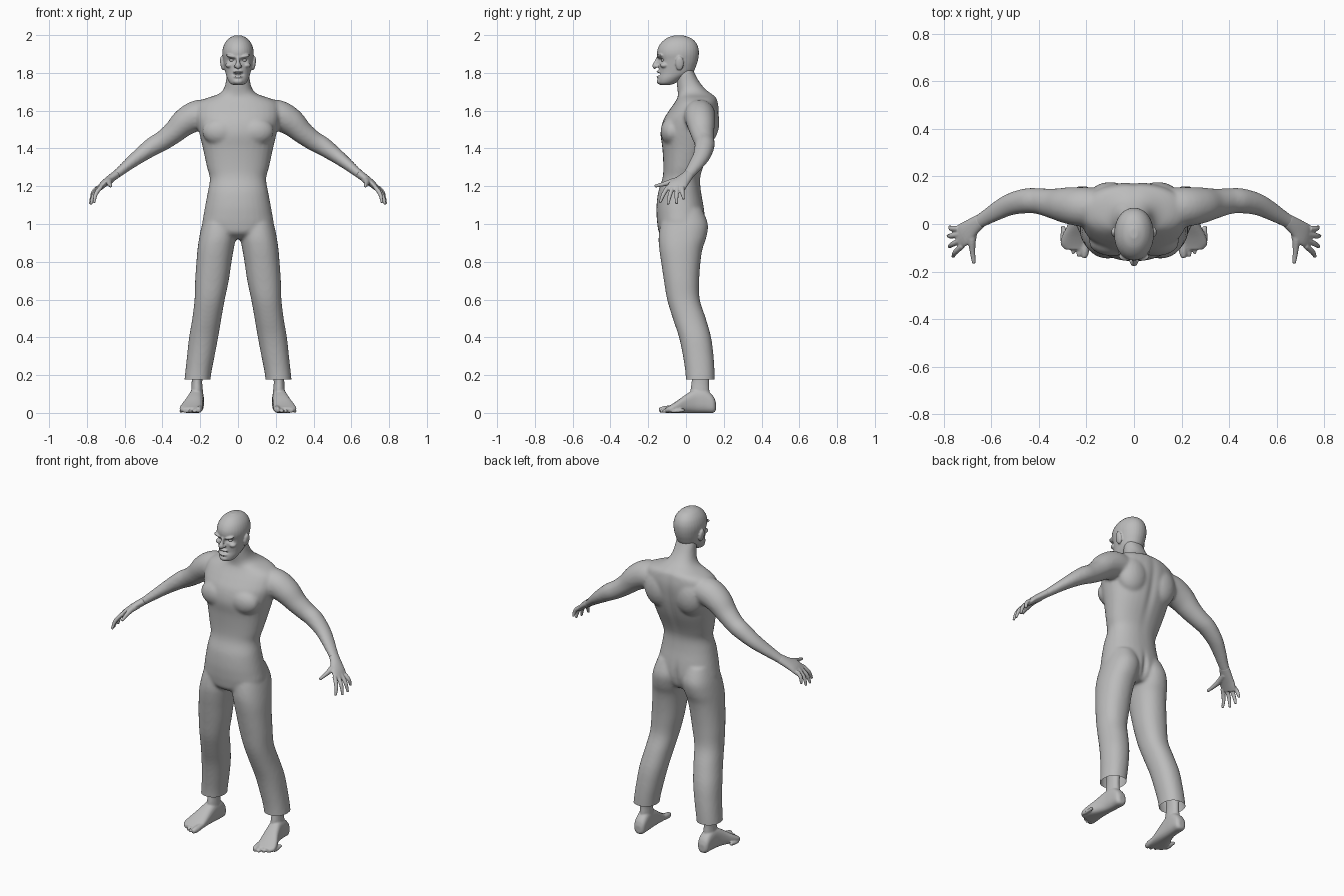
import bpy, bmesh, math
from mathutils import Vector, Matrix

skin = bpy.data.materials.new("plain grey")
skin.diffuse_color = (0.5, 0.5, 0.5, 1)
SIDES = (1, -1)


def refine(rows, steps=4):
    """Catmull-Rom interpolation through rows of numbers."""
    out = []
    for i in range(len(rows) - 1):
        a, b, c, d = (rows[max(0, min(len(rows) - 1, i + k))] for k in (-1, 0, 1, 2))
        for s in range(steps):
            t = s / steps
            out.append([0.5 * (2 * q + (r - p) * t + (2 * p - 5 * q + 4 * r - w) * t * t
                               + (3 * q - p - 3 * r + w) * t ** 3)
                        for p, q, r, w in zip(a, b, c, d)])
    return out + [list(rows[-1])]


def skin_rings(bm, rings):
    """Bridge rings of points and cap the ends."""
    loops = [[bm.verts.new(p) for p in ring] for ring in rings]
    n = len(loops[0])
    faces = [bm.faces.new(loops[0][::-1]), bm.faces.new(loops[-1])]
    for a, b in zip(loops, loops[1:]):
        faces += [bm.faces.new((a[i], a[(i + 1) % n], b[(i + 1) % n], b[i])) for i in range(n)]
    bmesh.ops.recalc_face_normals(bm, faces=faces)


def ring(centre, u, v, e=2.0, n=32):
    pts = []
    for i in range(n):
        c, s = math.cos(2 * math.pi * i / n), math.sin(2 * math.pi * i / n)
        pts.append(centre + u * math.copysign(abs(c) ** (2 / e), c)
                   + v * math.copysign(abs(s) ** (2 / e), s))
    return pts


def stack(bm, rows, side=1, e=2.2):
    """Level sections: z, centre x, half width, front y, back y."""
    skin_rings(bm, [ring(Vector((side * cx, (y0 + y1) / 2, z)), Vector((hw, 0, 0)),
                         Vector((0, (y1 - y0) / 2, 0)), e)
                    for z, cx, hw, y0, y1 in refine(rows)])


def tube(bm, rows, side=1, hint=(0, -1, 0), n=20):
    """Sections along a path: x, y, z, radius along hint, radius across."""
    rows = refine(rows)
    pts = [Vector((side * r[0], r[1], r[2])) for r in rows]
    rings = []
    for i, r in enumerate(rows):
        t = (pts[min(i + 1, len(pts) - 1)] - pts[max(i - 1, 0)]).normalized()
        u = Vector(hint)
        u = (u - t * u.dot(t)).normalized()
        rings.append(ring(pts[i], u * r[3], t.cross(u) * r[4], n=n))
    skin_rings(bm, rings)


def ball(bm, centre, radii, tilt=0.0):
    m = Matrix.Translation(centre) @ Matrix.Rotation(tilt, 4, 'Y') @ Matrix.Diagonal((*radii, 1))
    bmesh.ops.create_uvsphere(bm, u_segments=24, v_segments=14, radius=1, matrix=m)


def finish(name, bm, voxel=None, smooth=4, dents=(), cut=None):
    """Fuse the parts, soften them, press in dents and trim the bottom."""
    me = bpy.data.meshes.new(name)
    bm.to_mesh(me)
    bm.free()
    ob = bpy.data.objects.new(name, me)
    bpy.context.collection.objects.link(ob)
    if voxel:
        rm = ob.modifiers.new("fuse", 'REMESH')
        rm.mode, rm.voxel_size = 'VOXEL', voxel
        sm = ob.modifiers.new("soften", 'SMOOTH')
        sm.factor, sm.iterations = 0.5, smooth
        dg = bpy.context.evaluated_depsgraph_get()
        me = bpy.data.meshes.new_from_object(ob.evaluated_get(dg))
        ob.modifiers.clear()
        ob.data = me
    b = bmesh.new()
    b.from_mesh(me)
    for (x, y, z), (sx, sy, sz), depth in dents:
        for v in b.verts:
            d = ((v.co.x - x) / sx) ** 2 + ((v.co.y - y) / sy) ** 2 + ((v.co.z - z) / sz) ** 2
            v.co.y += depth * math.exp(-d)
    if cut:
        bmesh.ops.bisect_plane(b, geom=b.verts[:] + b.edges[:] + b.faces[:], plane_co=(0, 0, cut),
                               plane_no=(0, 0, 1), clear_inner=True)
    b.to_mesh(me)
    b.free()
    me.materials.clear()
    me.materials.append(skin)
    me.shade_smooth()
    return ob


# Body: torso with neck, trouser legs and arms
bm = bmesh.new()
stack(bm, [(z, 0, hw, y0, y1) for z, hw, y0, y1 in (
    (.92, .06, -.09, .06), (.95, .15, -.14, .085), (1.0, .187, -.152, .1), (1.05, .182, -.156, .1),
    (1.1, .173, -.156, .093), (1.17, .16, -.147, .08), (1.24, .149, -.125, .076),
    (1.3, .164, -.12, .092), (1.4, .186, -.125, .135), (1.48, .205, -.135, .16),
    (1.55, .222, -.12, .172), (1.6, .225, -.09, .175), (1.64, .212, -.062, .17),
    (1.665, .17, -.047, .163), (1.685, .11, -.043, .143), (1.71, .079, -.045, .108),
    (1.75, .065, -.05, .073), (1.8, .06, -.05, .045), (1.84, .05, -.05, .03))])
for s in SIDES:
    stack(bm, [(1.08, .09, .075, -.11, .085), (1.0, .098, .092, -.135, .116),
               (.93, .108, .097, -.145, .108), (.87, .118, .096, -.142, .088),
               (.8, .127, .093, -.132, .077), (.7, .138, .089, -.117, .07),
               (.6, .15, .08, -.1, .073), (.5, .165, .077, -.07, .105),
               (.4, .182, .077, -.037, .133), (.3, .197, .073, -.016, .146),
               (.2, .212, .069, -.002, .152), (.1, .222, .069, .0, .152)], s)
    tube(bm, [(.13, .07, 1.575, .08, .08), (.21, .072, 1.575, .084, .082),
              (.28, .078, 1.54, .077, .074), (.34, .086, 1.485, .064, .06),
              (.40, .096, 1.44, .055, .053), (.45, .098, 1.412, .053, .05),
              (.52, .083, 1.362, .047, .04), (.58, .053, 1.315, .04, .031),
              (.635, .02, 1.27, .032, .024), (.67, .0, 1.243, .03, .02)], s)
    ball(bm, (s * .092, -.075, 1.49), (.098, .06, .075))
    ball(bm, (s * .1, .1, 1.54), (.1, .077, .12))
finish("body", bm, .009, 7, cut=.177,
       dents=[((0, .17, 1.45), (.022, .1, .2), -.008), ((0, .1, 1.0), (.015, .06, .07), -.012)])

# Hands: palm, four fingers and thumb
for s, label in zip(SIDES, ("left", "right")):
    bm = bmesh.new()
    tube(bm, [(.645, .014, 1.262, .03, .022), (.68, -.012, 1.236, .038, .021),
              (.715, -.042, 1.208, .05, .018), (.742, -.06, 1.18, .046, .012)], s)
    for k, tip in enumerate(((.762, -.138, 1.112), (.779, -.096, 1.103),
                             (.783, -.05, 1.106), (.776, -.012, 1.13))):
        root = (.722 + .006 * k, -.092 + .024 * k, 1.2 - .002 * k)
        mid = [(a + b) / 2 + d for a, b, d in zip(root, tip, (.01, -.003, .004))]
        tube(bm, [(*root, .012, .012), (*mid, .0115, .011), (*tip, .007, .007)], s, n=12)
    tube(bm, [(.672, -.01, 1.235, .018, .02), (.682, -.065, 1.226, .017, .017),
              (.68, -.115, 1.212, .012, .012), (.674, -.166, 1.2, .008, .008)], s, (0, 0, 1), 12)
    finish(label + "_hand", bm, .004, 3)

# Feet: ankle, sole and toes
for s, label in zip(SIDES, ("left", "right")):
    bm = bmesh.new()
    rows = [(.158, .217, .018, .012, .055), (.143, .217, .034, 0, .09), (.1, .218, .038, 0, .125),
            (.05, .222, .04, 0, .125), (0, .231, .047, 0, .098), (-.05, .244, .058, 0, .062),
            (-.085, .249, .06, 0, .04), (-.108, .242, .048, 0, .028)]
    skin_rings(bm, [ring(Vector((s * cx, y, (z0 + z1) / 2)), Vector((hw, 0, 0)),
                         Vector((0, 0, (z1 - z0) / 2)), 2.6) for y, cx, hw, z0, z1 in refine(rows)])
    tube(bm, [(.217, .076, .06, .05, .036), (.217, .074, .12, .05, .031),
              (.217, .076, .17, .046, .028), (.214, .08, .26, .05, .034)], s)
    for k in range(5):
        r = .018 if k == 0 else .0125 - .0008 * k
        x, y = .207 + .0235 * k, -.142 + .004 * k * k
        tube(bm, [(x - .003, y + .07, r + .006, r, r), (x, y + .025, r, r, r),
                  (x + .003, y, r * .8, r * .6, r * .7)], s, (1, 0, 0), 12)
    finish(label + "_foot", bm, .005, 3)

# Head: skull, brow, nose, lips, chin and ears, with pressed-in eye sockets and mouth
bm = bmesh.new()
stack(bm, [(z, 0, hw, y0, y1) for z, hw, y0, y1 in (
    (1.736, .025, -.135, -.085), (1.746, .043, -.146, -.055), (1.77, .057, -.148, -.015),
    (1.8, .066, -.144, .035), (1.84, .074, -.144, .055), (1.87, .079, -.146, .064),
    (1.9, .083, -.153, .068), (1.93, .08, -.149, .066), (1.96, .068, -.131, .053),
    (1.985, .045, -.1, .025), (1.999, .015, -.06, -.02))], e=2.1)
tube(bm, [(0, -.142, 1.885, .01, .012), (0, -.155, 1.86, .009, .012),
          (0, -.164, 1.838, .016, .014), (0, -.158, 1.826, .009, .013)], hint=(1, 0, 0))
ball(bm, (0, -.145, 1.806), (.026, .012, .007))
ball(bm, (0, -.145, 1.78), (.023, .012, .007))
ball(bm, (0, -.137, 1.755), (.027, .018, .016))
for s in SIDES:
    ball(bm, (s * .033, -.136, 1.887), (.032, .02, .009), -s * .25)
    ball(bm, (s * .012, -.153, 1.835), (.01, .012, .008))
    ball(bm, (s * .045, -.115, 1.84), (.022, .022, .014))
    ball(bm, (s * .083, -.034, 1.85), (.011, .022, .038), s * .15)
dents = [((s * .033, -.14, 1.867), (.018, .04, .01), .016) for s in SIDES]
finish("head", bm, .0045, 3, dents + [((0, -.15, 1.793), (.021, .04, .006), .018)])

# Eyes
for s, label in zip(SIDES, ("left", "right")):
    bm = bmesh.new()
    ball(bm, (s * .033, -.119, 1.867), (.013, .012, .009))
    finish(label + "_eye", bm)
